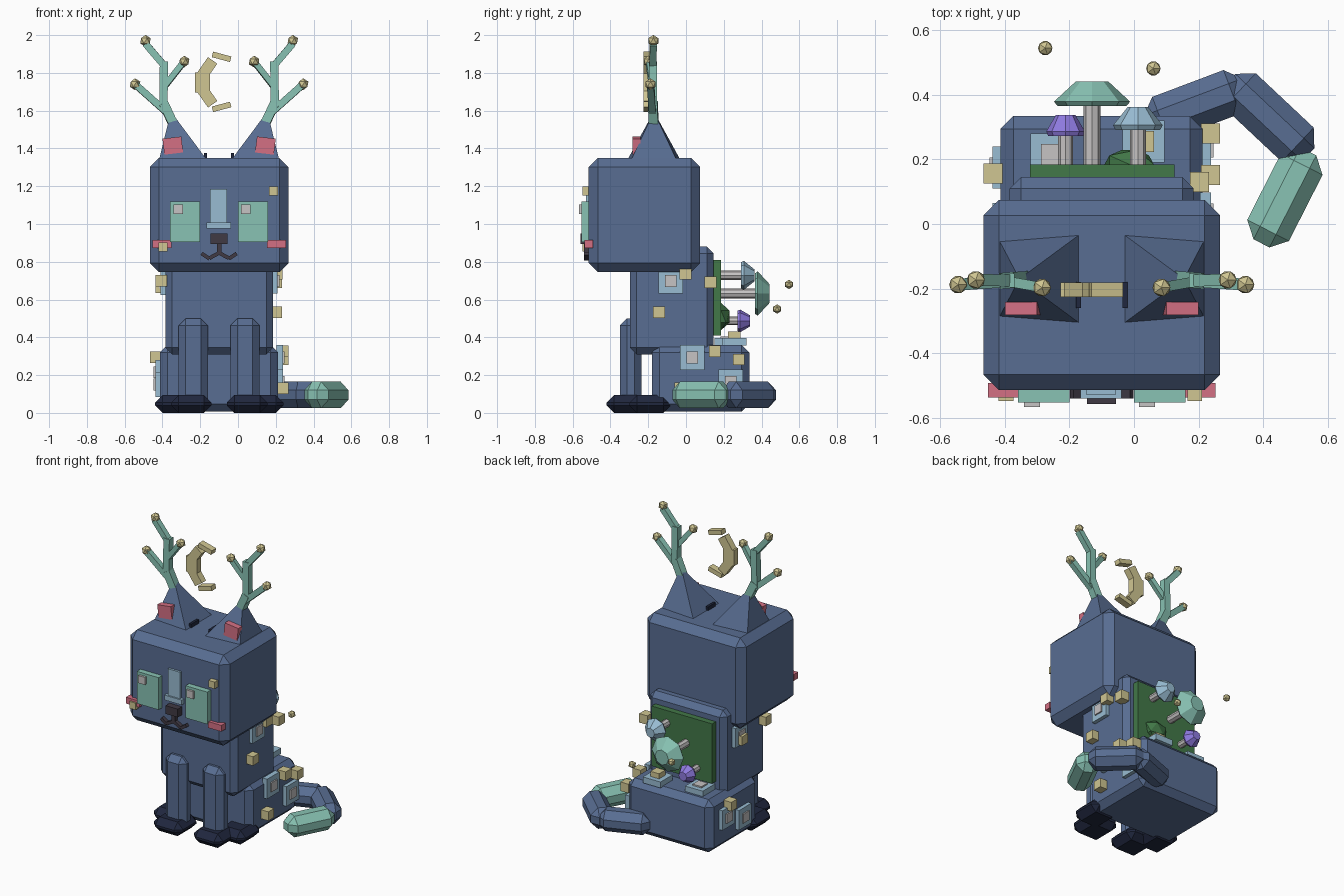
import bpy, bmesh, math
from mathutils import Vector, Matrix

if "Cube" in bpy.data.objects:
    bpy.data.objects.remove(bpy.data.objects["Cube"])

CX = -0.1  # symmetry plane of the seated animal


def lin(c):
    c /= 255
    return c / 12.92 if c <= 0.04045 else ((c + 0.055) / 1.055) ** 2.4


def mat(name, r, g, b):
    m = bpy.data.materials.new(name)
    m.diffuse_color = (lin(r), lin(g), lin(b), 1)
    m.use_nodes = True
    m.node_tree.nodes["Principled BSDF"].inputs["Base Color"].default_value = m.diffuse_color
    return m


BLUE = mat("slate_blue", 88, 109, 146)
NAVY = mat("dark_navy", 32, 39, 62)
DARK = mat("charcoal", 64, 58, 68)
TEAL = mat("mint_teal", 136, 194, 179)
TAN = mat("pale_gold", 208, 198, 146)
PINK = mat("rose_pink", 212, 112, 132)
SKY = mat("sky_blue", 152, 188, 210)
PURPLE = mat("violet", 143, 122, 224)
GREEN = mat("moss_green", 66, 120, 72)
GREY = mat("light_grey", 198, 195, 195)


def finish(name, bm, material):
    bmesh.ops.recalc_face_normals(bm, faces=bm.faces[:])
    me = bpy.data.meshes.new(name)
    bm.to_mesh(me)
    bm.free()
    me.materials.append(material)
    ob = bpy.data.objects.new(name, me)
    bpy.context.collection.objects.link(ob)
    return ob


def block(name, c, s, material, bevel=0, rot=None):
    """Box from centre and size, optionally chamfered and rotated."""
    bm = bmesh.new()
    bmesh.ops.create_cube(bm, size=1)
    bmesh.ops.scale(bm, vec=s, verts=bm.verts[:])
    if bevel:
        bmesh.ops.bevel(bm, geom=bm.edges[:], offset=bevel, segments=1,
                        affect='EDGES', profile=0.5)
    m = Matrix.Translation(c)
    if rot:
        m = m @ Matrix.Rotation(rot[1], 4, rot[0])
    bm.transform(m)
    return finish(name, bm, material)


def span(name, x, y, z, material, bevel=0):
    """Box from its ranges along each axis."""
    r = (x, y, z)
    return block(name, [(a + b) / 2 for a, b in r], [b - a for a, b in r], material, bevel)


def rod(name, a, b, r, material, sides=4, r2=None):
    """Prism or frustum between two points."""
    a, b = Vector(a), Vector(b)
    d = b - a
    bm = bmesh.new()
    bmesh.ops.create_cone(bm, cap_ends=True, segments=sides, radius1=r,
                          radius2=r if r2 is None else r2, depth=d.length)
    q = d.to_track_quat('Z', 'Y').to_matrix().to_4x4()
    bm.transform(Matrix.Translation((a + b) / 2) @ q @ Matrix.Rotation(math.pi / 4, 4, 'Z'))
    return finish(name, bm, material)


def ball(name, c, s, material):
    bm = bmesh.new()
    bmesh.ops.create_icosphere(bm, subdivisions=1, radius=1)
    bm.transform(Matrix.Translation(c) @ Matrix.Diagonal((*s, 1)))
    return finish(name, bm, material)


# Body
span("head", (-0.467, 0.267), (-0.515, 0.075), (0.745, 1.35), BLUE, 0.048)
span("torso", (-0.385, 0.185), (-0.297, 0.145), (0.31, 0.88), BLUE, 0.035)
span("haunches", (-0.413, 0.213), (-0.18, 0.335), (0.008, 0.36), BLUE, 0.04)

# Paired parts, mirrored about the symmetry plane
for side, s in (("left", -1), ("right", 1)):
    def X(d):
        return CX + s * d

    block(side + "_front_leg", (X(0.137), -0.292, 0.265), (0.155, 0.115, 0.47), BLUE, 0.037)
    block(side + "_front_paw", (X(0.148), -0.31, 0.047), (0.215, 0.22, 0.094), NAVY, 0.04)
    block(side + "_hind_paw", (X(0.24), -0.19, 0.047), (0.2, 0.22, 0.094), NAVY, 0.04)

    # Pointed ear with pink lining
    bm = bmesh.new()
    base = [bm.verts.new((X(d), y, 1.34)) for d, y in
            ((0.065, -0.03), (0.065, -0.31), (0.318, -0.29), (0.318, -0.05))]
    tip = bm.verts.new((X(0.255), -0.17, 1.595))
    bm.faces.new(base)
    for i in range(4):
        bm.faces.new((base[i], base[(i + 1) % 4], tip))
    finish(side + "_ear", bm, BLUE)
    block(side + "_ear_lining", (X(0.245), -0.262, 1.415), (0.1, 0.04, 0.085), PINK,
          rot=('Y', s * 0.12))
    block(side + "_ear_tuft", (X(0.072), -0.22, 1.36), (0.016, 0.08, 0.03), NAVY)

    # Branching antler with gold buds
    p0, p1, p2, p3 = [(X(d), y, z) for d, y, z in
                      ((0.22, -0.17, 1.48), (0.295, -0.175, 1.64),
                       (0.292, -0.175, 1.86), (0.39, -0.173, 1.955))]
    rod(side + "_antler_base", p0, p1, 0.035, TEAL)
    rod(side + "_antler_stem", (p1[0], p1[1], 1.61), p2, 0.031, TEAL)
    rod(side + "_antler_top", (p2[0], p2[1], 1.84), p3, 0.026, TEAL)
    outer, inner = (X(0.445), -0.188, 1.74), (X(0.185), -0.197, 1.86)
    rod(side + "_antler_outer", (X(0.26), -0.175, 1.575), outer, 0.026, TEAL)
    rod(side + "_antler_inner", (X(0.295), -0.177, 1.72), inner, 0.022, TEAL)
    for i, c in enumerate(((p3[0], p3[1], 1.97), outer, inner)):
        ball(f"{side}_antler_bud_{i}", c, (0.031,) * 3, TAN)

    # Eye, cheek and half of the mouth
    block(side + "_eye", (X(0.18), -0.53, 1.012), (0.16, 0.046, 0.215), TEAL)
    block(side + "_eye_glint", (CX + s * 0.178 - 0.038, -0.55, 1.077), (0.05, 0.034, 0.05), GREY)
    block(side + "_cheek", (X(0.303), -0.515, 0.895), (0.1, 0.045, 0.042), PINK)
    block(side + "_mouth_inner", (X(0.026), -0.525, 0.833), (0.06, 0.03, 0.02), DARK,
          rot=('Y', s * 0.5))
    block(side + "_mouth_outer", (X(0.072), -0.525, 0.83), (0.05, 0.03, 0.02), DARK,
          rot=('Y', -s * 0.6))

# Nose
span("nose_bridge", (-0.147, -0.058), (-0.53, -0.5), (1.0, 1.185), SKY)
span("nose_bridge_foot", (-0.166, -0.038), (-0.54, -0.5), (0.975, 1.008), SKY)
span("nose", (-0.145, -0.055), (-0.558, -0.5), (0.895, 0.95), DARK)
span("mouth_stem", (-0.112, -0.088), (-0.54, -0.5), (0.835, 0.9), DARK)

# Curled tail
for name, a, b, m in (("tail_root", (0.04, 0.31), (0.345, 0.425), BLUE),
                      ("tail_middle", (0.295, 0.445), (0.54, 0.215), BLUE),
                      ("tail_tip", (0.54, 0.225), (0.395, -0.06), TEAL)):
    dx, dy = b[0] - a[0], b[1] - a[1]
    block(name, ((a[0] + b[0]) / 2, (a[1] + b[1]) / 2, 0.095),
          (math.hypot(dx, dy), 0.145, 0.14), m, 0.045, ('Z', math.atan2(dy, dx)))

# Floating crescent made of five blocks
for i, (x, z, l, w, a) in enumerate(((-0.087, 1.885, 0.1, 0.03, 15), (-0.163, 1.825, 0.1, 0.06, -55),
                                     (-0.187, 1.75, 0.105, 0.08, 90), (-0.163, 1.675, 0.1, 0.06, 55),
                                     (-0.087, 1.62, 0.1, 0.03, -15))):
    block(f"crescent_block_{i}", (x, -0.203, z), (l, 0.045, w), TAN, rot=('Y', math.radians(a)))

# Side panels: (side surface x, outward sign, y, z)
for i, (x, s, y, z) in enumerate(((0.185, 1, -0.08, 0.698), (0.213, 1, 0.033, 0.293),
                                  (0.213, 1, 0.237, 0.165), (-0.385, -1, 0.0, 0.69),
                                  (-0.413, -1, 0.175, 0.215), (-0.413, -1, 0.0, 0.15))):
    block(f"side_panel_{i}", (x + s * 0.008, y, z), (0.034, 0.13, 0.132), SKY)
    block(f"side_panel_core_{i}", (x + s * 0.018, y, z), (0.032, 0.062, 0.062), GREY)

# Panels on top of the haunches
for i, (x, y, m, h) in enumerate(((-0.255, 0.215, GREY, 0.405), (0.03, 0.255, TAN, 0.43))):
    block(f"top_panel_{i}", (x, y, 0.376), (0.13, 0.13, 0.04), SKY)
    block(f"top_panel_core_{i}", (x, y, (0.36 + h) / 2), (0.065, 0.065, h - 0.36), m)

# Gold cubes over the body and face
for i, c in enumerate(((0.205, -0.003, 0.735), (0.203, 0.13, 0.692), (0.203, -0.143, 0.532),
                       (0.237, 0.152, 0.327), (0.237, 0.28, 0.283), (0.237, -0.03, 0.13),
                       (-0.437, 0.157, 0.295), (-0.407, 0.0, 0.665), (-0.407, -0.25, 0.7))):
    block(f"gold_cube_{i}", c, (0.06, 0.062, 0.06), TAN)
for i, c in enumerate(((0.188, -0.525, 1.175), (-0.397, -0.525, 0.878))):
    block(f"face_gold_cube_{i}", c, (0.046, 0.046, 0.046), TAN)

# Mossy back with shrub and mushrooms
span("moss_panel", (-0.322, 0.125), (0.14, 0.185), (0.41, 0.81), GREEN)
ball("moss_shrub", (-0.015, 0.185, 0.51), (0.085, 0.052, 0.073), GREEN)
for name, x, z, y0, y1, r, rt, rs, m in (
        ("large", -0.13, 0.632, 0.365, 0.442, 0.118, 0.05, 0.026, TEAL),
        ("medium", 0.012, 0.728, 0.292, 0.362, 0.077, 0.032, 0.025, SKY),
        ("small", -0.212, 0.487, 0.273, 0.338, 0.06, 0.03, 0.023, PURPLE)):
    rim = y0 + 0.014
    rod(name + "_mushroom_stem", (x, 0.17, z), (x, y0 + 0.01, z), rs, GREY, 8)
    rod(name + "_mushroom_underside", (x, y0, z), (x, rim, z), r * 0.9, m, 8, r)
    rod(name + "_mushroom_cap", (x, rim, z), (x, y1, z), r, m, 8, rt)

# Drifting spores
ball("spore_0", (-0.275, 0.545, 0.68), (0.025,) * 3, TAN)
ball("spore_1", (0.06, 0.482, 0.55), (0.025,) * 3, TAN)
